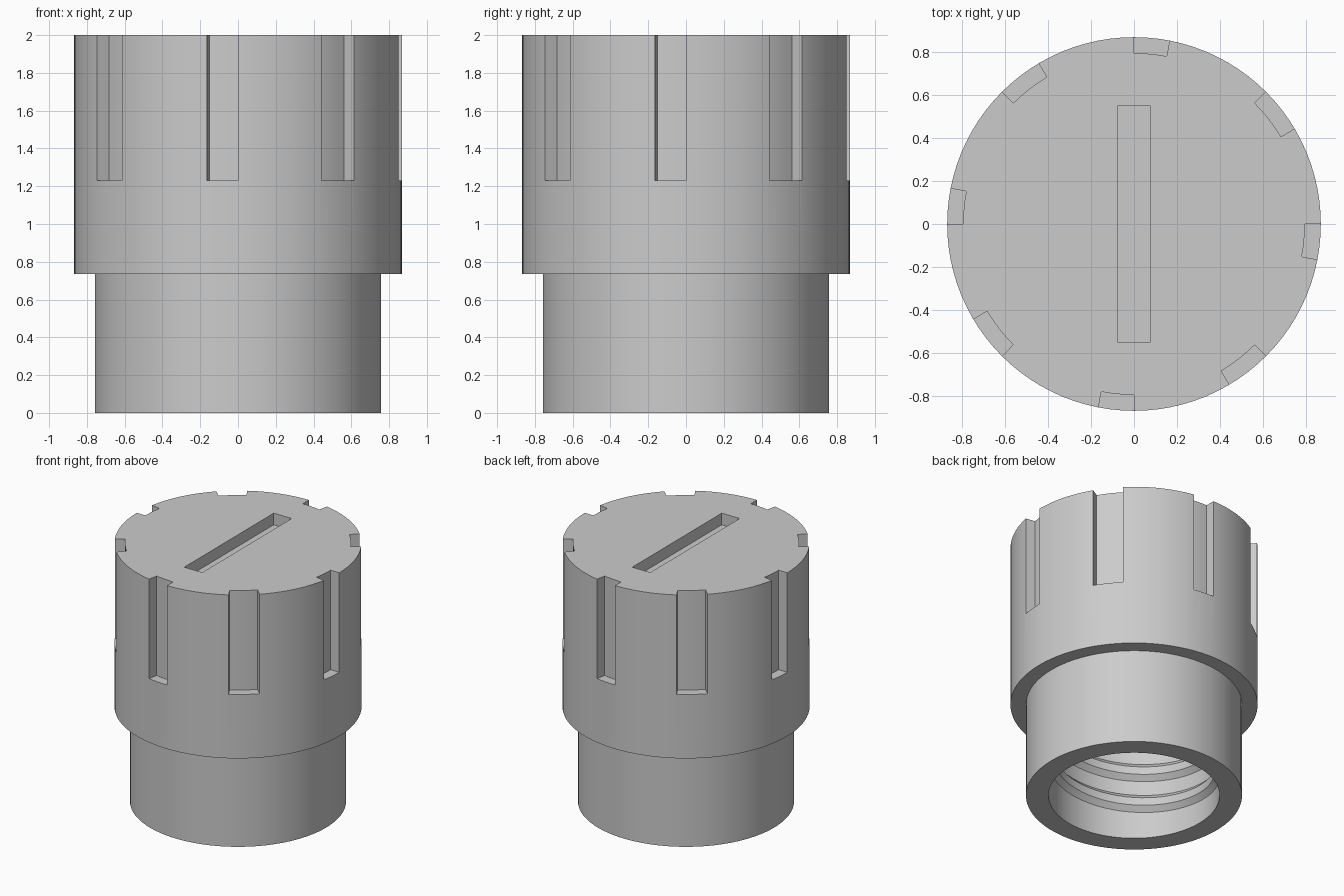
import bpy, bmesh
from math import sin, cos, pi, radians, tau

cube = bpy.data.objects.get("Cube")
if cube:
    bpy.data.objects.remove(cube, do_unlink=True)

SIDES = 96
OUTER, NECK, BORE = 0.867, 0.758, 0.6
STEP_Z, TOP_Z, BORE_TOP = 0.735, 2.0, 1.6

grey = bpy.data.materials.new("plain_grey")
grey.use_nodes = True
grey.diffuse_color = (0.6, 0.6, 0.6, 1)
grey.node_tree.nodes["Principled BSDF"].inputs["Base Color"].default_value = (0.6, 0.6, 0.6, 1)


def finish(name, bm):
    bmesh.ops.recalc_face_normals(bm, faces=bm.faces)
    mesh = bpy.data.meshes.new(name)
    bm.to_mesh(mesh)
    bm.free()
    mesh.materials.append(grey)
    obj = bpy.data.objects.new(name, mesh)
    bpy.context.collection.objects.link(obj)
    return obj


def smooth(obj):
    bpy.ops.object.select_all(action='DESELECT')
    obj.select_set(True)
    bpy.context.view_layer.objects.active = obj
    bpy.ops.object.shade_smooth_by_angle(angle=radians(25))


def prism(bm, outline, low, high):
    """Add an upright solid over a flat outline."""
    face = bm.faces.new([bm.verts.new((x, y, low)) for x, y in outline])
    grown = bmesh.ops.extrude_face_region(bm, geom=[face])["geom"]
    verts = [g for g in grown if isinstance(g, bmesh.types.BMVert)]
    bmesh.ops.translate(bm, verts=verts, vec=(0, 0, high - low))


# Hollow stepped body, turned from its half section
bm = bmesh.new()
section = [(BORE, BORE_TOP), (BORE, 0), (NECK, 0), (NECK, STEP_Z), (OUTER, STEP_Z), (OUTER, TOP_Z)]
points = [bm.verts.new((r, 0, z)) for r, z in section]
edges = [bm.edges.new(pair) for pair in zip(points, points[1:])]
bmesh.ops.spin(bm, geom=points + edges, cent=(0, 0, 0), axis=(0, 0, 1), angle=tau, steps=SIDES)
bmesh.ops.remove_doubles(bm, verts=bm.verts, dist=0.0005)
bmesh.ops.holes_fill(bm, edges=[e for e in bm.edges if e.is_boundary], sides=0)
body = finish("cap_body", bm)

# Cutter for the grip notches around the rim and the slot in the top
bm = bmesh.new()
for i in range(8):
    start, width = i * pi / 4, radians(14.3 if i % 2 else 11)
    angles = [start - width * k / 4 for k in range(5)]
    outline = [(0.793 * cos(a), 0.793 * sin(a)) for a in angles]
    outline += [(1.0 * cos(a), 1.0 * sin(a)) for a in reversed(angles)]
    prism(bm, outline, 1.23, 2.1)
prism(bm, [(-0.077, -0.547), (0.077, -0.547), (0.077, 0.547), (-0.077, 0.547)], 1.91, 2.1)
cutter = finish("notch_cutter", bm)
cutter.hide_render = True

cut = body.modifiers.new("notches", 'BOOLEAN')
cut.operation, cut.solver, cut.object = 'DIFFERENCE', 'EXACT', cutter
bpy.context.view_layer.objects.active = body
bpy.ops.object.modifier_apply(modifier=cut.name)
bpy.data.objects.remove(cutter, do_unlink=True)
smooth(body)

# Helical screw thread inside the bore
PITCH, TURNS = 0.25, 5
bm = bmesh.new()
ridge = [(BORE + 0.01, -0.08), (BORE - 0.035, -0.03), (BORE - 0.035, 0.03), (BORE + 0.01, 0.08)]
rings = []
for i in range(TURNS * 64 + 1):
    a = tau * i / 64
    z = 0.12 + PITCH * i / 64
    rings.append([bm.verts.new((r * cos(a), r * sin(a), z + dz)) for r, dz in ridge])
for r0, r1 in zip(rings, rings[1:]):
    for k in range(4):
        n = (k + 1) % 4
        bm.faces.new((r0[k], r0[n], r1[n], r1[k]))
bm.faces.new(rings[0])
bm.faces.new(rings[-1])
smooth(finish("inner_thread", bm))
